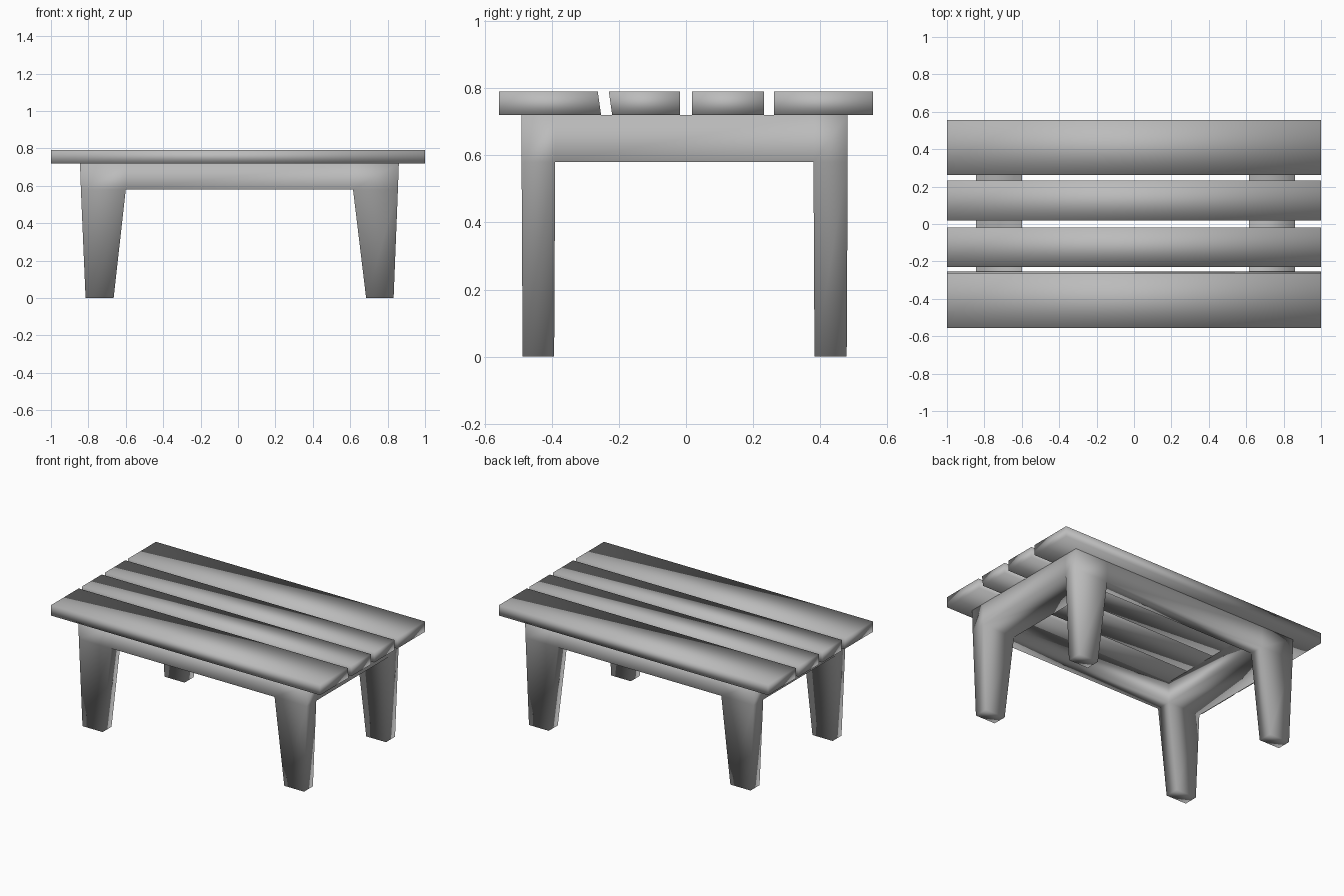
import bpy
import bmesh

cube = bpy.data.objects.get("Cube")
if cube:
    bpy.data.objects.remove(cube, do_unlink=True)

grey = bpy.data.materials.new("plain_grey")
grey.use_nodes = True
GREY = (0.5, 0.5, 0.5, 1)
grey.diffuse_color = GREY
grey.node_tree.nodes["Principled BSDF"].inputs["Base Color"].default_value = GREY


def build_cells(name, cells):
    """Join six-sided cells (lower ring, upper ring) into one smooth shell."""
    bm = bmesh.new()
    verts, shell = {}, {}
    for lower, upper in cells:
        lo, up = ([verts.setdefault(p, None) or p for p in ring] for ring in (lower, upper))
        quads = [lo[::-1], up]
        quads += [[lo[i], lo[(i + 1) % 4], up[(i + 1) % 4], up[i]] for i in range(4)]
        for quad in quads:
            key = frozenset(quad)
            # a face shared by two cells is inside, so it is dropped
            if key in shell:
                del shell[key]
            else:
                shell[key] = quad
    for p in verts:
        verts[p] = bm.verts.new(p)
    for quad in shell.values():
        bm.faces.new([verts[p] for p in quad]).smooth = True
    loose = [v for v in bm.verts if not v.link_faces]
    bmesh.ops.delete(bm, geom=loose, context="VERTS")
    bmesh.ops.recalc_face_normals(bm, faces=bm.faces[:])
    mesh = bpy.data.meshes.new(name)
    bm.to_mesh(mesh)
    bm.free()
    mesh.materials.append(grey)
    obj = bpy.data.objects.new(name, mesh)
    bpy.context.collection.objects.link(obj)
    return obj


# Frame and legs: a grid of cells, open in the middle, with legs under the corners
LEVELS = [
    # height, x lines, y lines
    (0.72, (-0.845, -0.60, 0.615, 0.86), (-0.49, -0.39, 0.38, 0.482)),
    (0.58, (-0.84, -0.60, 0.615, 0.855), (-0.49, -0.39, 0.38, 0.482)),
    (0.0, (-0.815, -0.665, 0.685, 0.832), (-0.487, -0.393, 0.383, 0.479)),
]


def ring(level, i, j):
    z, xs, ys = LEVELS[level]
    return [(xs[a], ys[b], z) for a, b in ((i, j), (i + 1, j), (i + 1, j + 1), (i, j + 1))]


cells = []
for i in range(3):
    for j in range(3):
        if (i, j) != (1, 1):
            cells.append((ring(1, i, j), ring(0, i, j)))
        if i != 1 and j != 1:
            cells.append((ring(2, i, j), ring(1, i, j)))
build_cells("frame_and_legs", cells)

# Table top planks: front and back edges, at the bottom and at the top
PLANKS = {
    "front_plank": ((-0.557, -0.253), (-0.557, -0.263)),
    "front_middle_plank": ((-0.22, -0.018), (-0.23, -0.018)),
    "back_middle_plank": ((0.018, 0.232), (0.018, 0.232)),
    "back_plank": ((0.262, 0.557), (0.262, 0.557)),
}
for name, edges in PLANKS.items():
    rings = [[(-1, f, z), (1, f, z), (1, b, z), (-1, b, z)]
             for (f, b), z in zip(edges, (0.72, 0.79))]
    build_cells(name, [tuple(rings)])
